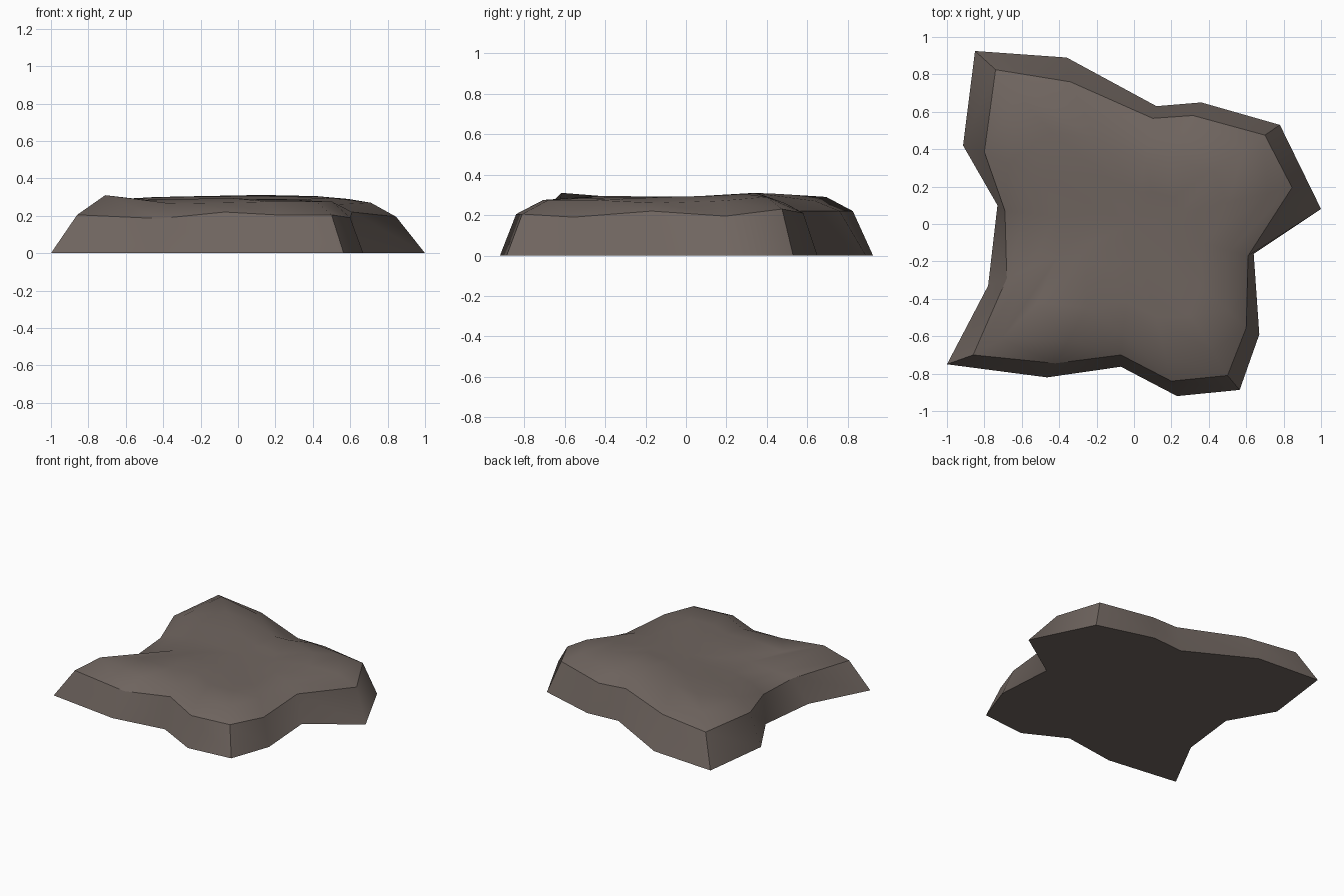
import bpy, bmesh

if "Cube" in bpy.data.objects:
    bpy.data.objects.remove(bpy.data.objects["Cube"])

# Star-like outline of the rock slab, clockwise from the back left corner
BASE = [(-.85, .925), (-.36, .89), (.12, .63), (.36, .65), (.78, .53), (1, .08),
        (.64, -.16), (.67, -.59), (.565, -.887), (.23, -.92), (-.07, -.763),
        (-.465, -.82), (-1, -.75), (-.78, -.33), (-.73, .10), (-.914, .42)]
RIM = [(-.74, .825), (-.34, .76), (.10, .565), (.315, .58), (.70, .475), (.845, .195),
       (.61, -.17), (.60, -.555), (.50, -.81), (.20, -.84), (-.07, -.70),
       (-.42, -.745), (-.86, -.70), (-.68, -.29), (-.69, .07), (-.80, .385)]
# Heights of the rim, the outer top ring and the middle top ring
RIM_Z = [.22, .22, .22, .21, .23, .195, .22, .19, .205, .205, .22, .185, .205, .18, .20, .215]
TOP_Z = [.29, .27, .25, .26, .29, .27, .26, .275, .275, .275, .27, .265, .31, .22, .255, .275]
MID_Z = [.30, .305, .31, .31, .305, .295, .29, .28, .285, .285, .295, .29, .285, .275, .275, .285]
CENTRE_Z = .29

bm = bmesh.new()


def ring(points, heights):
    return [bm.verts.new((x, y, z)) for (x, y), z in zip(points, heights)]


def scaled(s):
    return [(x * s, y * s) for x, y in RIM]


# Base, rim and gently uneven top rings
n = len(BASE)
inner_z = [(z + CENTRE_Z) / 2 for z in MID_Z]
rings = [ring(BASE, [0] * n), ring(RIM, RIM_Z), ring(scaled(.84), TOP_Z),
         ring(scaled(.6), MID_Z), ring(scaled(.3), inner_z)]
rings[2][12].co.xy = (-.71, -.615)  # raised front left knob
centre = bm.verts.new((0, 0, CENTRE_Z))

# Flat underside, sloping sides and top faces
bm.faces.new(rings[0])
for a, b in zip(rings, rings[1:]):
    for i in range(n):
        j = (i + 1) % n
        bm.faces.new((a[i], b[i], b[j], a[j]))
for i in range(n):
    bm.faces.new((rings[-1][i], centre, rings[-1][(i + 1) % n]))
bmesh.ops.recalc_face_normals(bm, faces=bm.faces[:])

# Smooth shading with a hard rim, a hard foot and four hard side corners
for f in bm.faces:
    f.smooth = True
for i in range(n):
    for r in rings[:2]:
        bm.edges.get((r[i], r[(i + 1) % n])).smooth = False
    if i % 4 == 0:
        bm.edges.get((rings[0][i], rings[1][i])).smooth = False

mesh = bpy.data.meshes.new("rock_slab")
bm.to_mesh(mesh)
bm.free()
rock = bpy.data.objects.new("rock_slab", mesh)
bpy.context.collection.objects.link(rock)

stone = bpy.data.materials.new("brown_grey_stone")
stone.diffuse_color = (.16, .13, .115, 1)
stone.use_nodes = True
stone.node_tree.nodes["Principled BSDF"].inputs["Base Color"].default_value = stone.diffuse_color
mesh.materials.append(stone)
